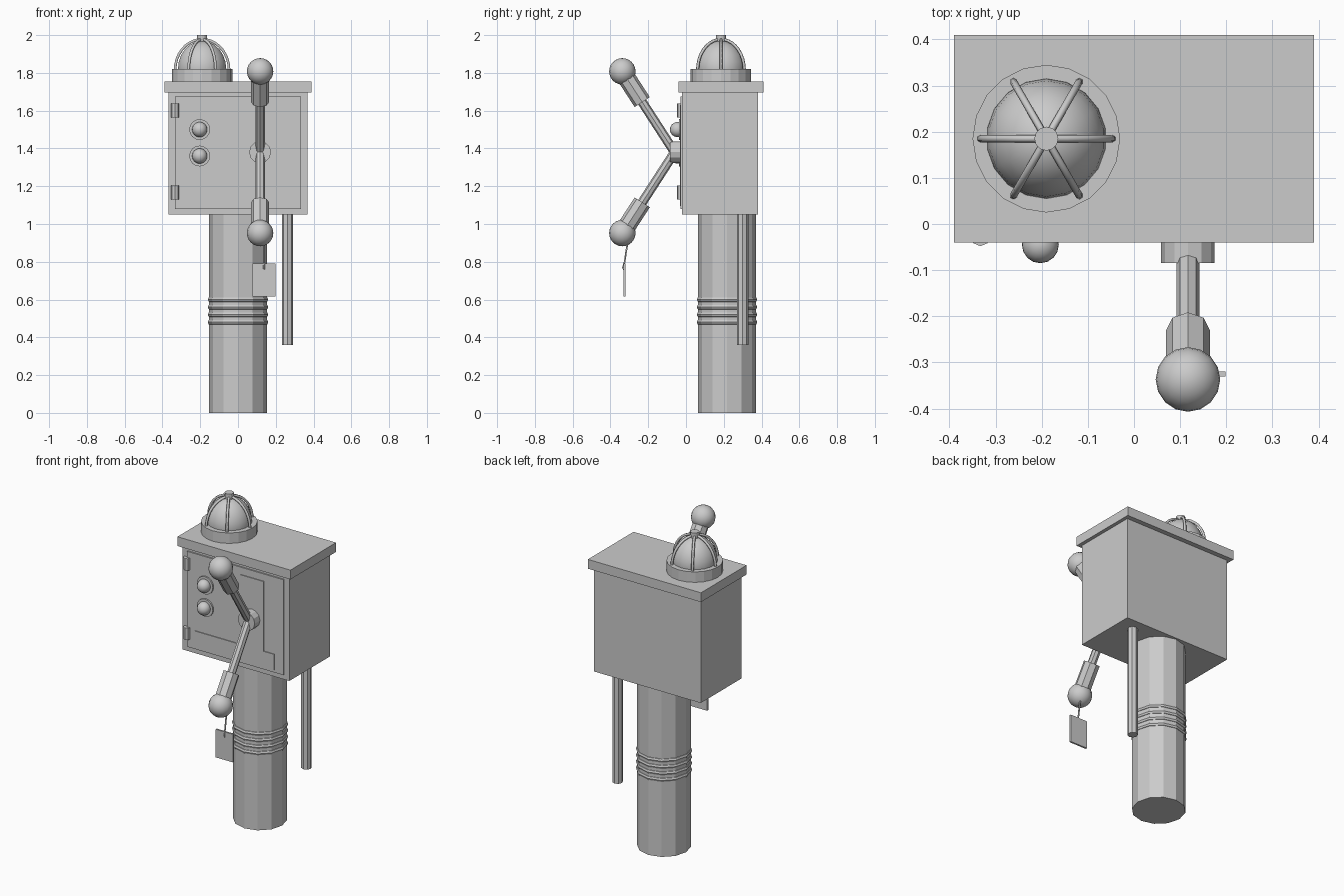
import bpy, math
from mathutils import Vector

cube = bpy.data.objects.get("Cube")
if cube:
    bpy.data.objects.remove(cube, do_unlink=True)

grey = bpy.data.materials.new("plain grey")
grey.use_nodes = True
grey.diffuse_color = (0.6, 0.6, 0.6, 1)
grey.node_tree.nodes["Principled BSDF"].inputs["Base Color"].default_value = grey.diffuse_color


def finish(name, smooth=False):
    ob = bpy.context.object
    ob.name = name
    ob.data.materials.clear()
    ob.data.materials.append(grey)
    if smooth:
        bpy.ops.object.shade_smooth()
    return ob


def box(name, low, high):
    low, high = Vector(low), Vector(high)
    bpy.ops.mesh.primitive_cube_add(size=1, location=(low + high) / 2)
    ob = finish(name)
    ob.scale = high - low
    return ob


def rod(name, start, end, radius, sides=8):
    start, end = Vector(start), Vector(end)
    axis = end - start
    bpy.ops.mesh.primitive_cylinder_add(vertices=sides, radius=radius,
                                        depth=axis.length, location=(start + end) / 2)
    ob = finish(name)
    ob.rotation_euler = axis.to_track_quat('Z', 'Y').to_euler()
    return ob


def ball(name, centre, radius, segments=16, rings=12):
    bpy.ops.mesh.primitive_uv_sphere_add(segments=segments, ring_count=rings,
                                         radius=radius, location=centre)
    return finish(name, True)


def tube(name, points, radius):
    curve = bpy.data.curves.new(name, 'CURVE')
    curve.dimensions = '3D'
    curve.bevel_depth = radius
    curve.bevel_resolution = 1
    curve.use_fill_caps = True
    spline = curve.splines.new('POLY')
    spline.points.add(len(points) - 1)
    for point, co in zip(spline.points, points):
        point.co = (*co, 1)
    curve.materials.append(grey)
    ob = bpy.data.objects.new(name, curve)
    bpy.context.collection.objects.link(ob)


# Pillar with clamp rings, and the cable pipe beside it
PY = 0.217
rod("pillar", (0, PY, 0), (0, PY, 1.06), 0.153, 12)
for i in range(4):
    bpy.ops.mesh.primitive_torus_add(location=(0, PY, 0.48 + i * 0.04), major_segments=12,
                                     minor_segments=8, major_radius=0.145, minor_radius=0.015)
    finish(f"pillar_ring_{i + 1}")
rod("cable_pipe", (0.262, 0.3, 0.36), (0.262, 0.3, 1.06), 0.03)

# Cabinet, lid and door
box("cabinet", (-0.368, -0.02, 1.05), (0.368, 0.38, 1.7))
box("lid", (-0.39, -0.04, 1.697), (0.39, 0.41, 1.755))
box("door", (-0.333, -0.028, 1.08), (0.333, -0.01, 1.675))

# Raised plate on the door, shaped like an upside-down T
outline = [(-0.275, 1.095), (0.27, 1.095), (0.27, 1.195), (0.2, 1.195),
           (0.2, 1.63), (0.037, 1.63), (0.037, 1.195), (-0.275, 1.195)]
mesh = bpy.data.meshes.new("door_plate")
mesh.from_pydata([(x, -0.033, z) for x, z in outline], [], [range(len(outline))])
mesh.materials.append(grey)
plate = bpy.data.objects.new("door_plate", mesh)
bpy.context.collection.objects.link(plate)
solid = plate.modifiers.new("thickness", 'SOLIDIFY')
solid.thickness = 0.008
solid.offset = -1

for label, z in (("upper", 1.6), ("lower", 1.167)):
    rod(f"{label}_hinge", (-0.333, -0.026, z - 0.037), (-0.333, -0.026, z + 0.037), 0.022)

# Indicator lamps
for label, z in (("upper", 1.5), ("lower", 1.36)):
    rod(f"{label}_lamp_bezel", (-0.203, -0.02, z), (-0.203, -0.037, z), 0.055, 16)
    ball(f"{label}_lamp", (-0.203, -0.045, z), 0.04)

# Lever hub with two mirrored handles
LX, HUB_Z = 0.117, 1.38
rod("lever_hub", (LX, -0.02, HUB_Z), (LX, -0.085, HUB_Z), 0.058, 12)
for label, side in (("upper", 1), ("lower", -1)):
    root = Vector((LX, -0.06, HUB_Z))
    tip = Vector((LX, -0.337, HUB_Z + side * 0.428))
    rod(f"{label}_lever_arm", root, tip, 0.025)
    rod(f"{label}_lever_grip", root.lerp(tip, 0.62), tip, 0.048)
    ball(f"{label}_lever_knob", tip, 0.07)

# Tag hanging from the lower knob
box("tag", (0.078, -0.331, 0.615), (0.198, -0.32, 0.79))
tube("tag_string", [(0.138, -0.305, 0.92), (0.138, -0.316, 0.86), (0.138, -0.325, 0.8),
                    (0.138, -0.334, 0.77), (0.138, -0.326, 0.755)], 0.005)

# Beacon: base, dome and wire cage
BX, BY, BZ = -0.19, 0.185, 1.82
rod("beacon_base", (BX, BY, 1.75), (BX, BY, BZ), 0.16, 20)
dome = ball("beacon_dome", (BX, BY, BZ), 0.13, 18, 12)
dome.scale.z = 1.15
for vert in dome.data.vertices:
    vert.co.z = max(vert.co.z, -0.02)
for i in range(6):
    turn = i * math.pi / 3
    arc = []
    for step in range(9):
        rise = step / 8 * math.radians(83)
        reach = 0.143 * math.cos(rise)
        arc.append((BX + reach * math.cos(turn), BY + reach * math.sin(turn),
                    BZ - 0.005 + 0.163 * math.sin(rise)))
    tube(f"cage_wire_{i + 1}", arc, 0.008)
rod("cage_cap", (BX, BY, 1.955), (BX, BY, 2.0), 0.026, 12)
